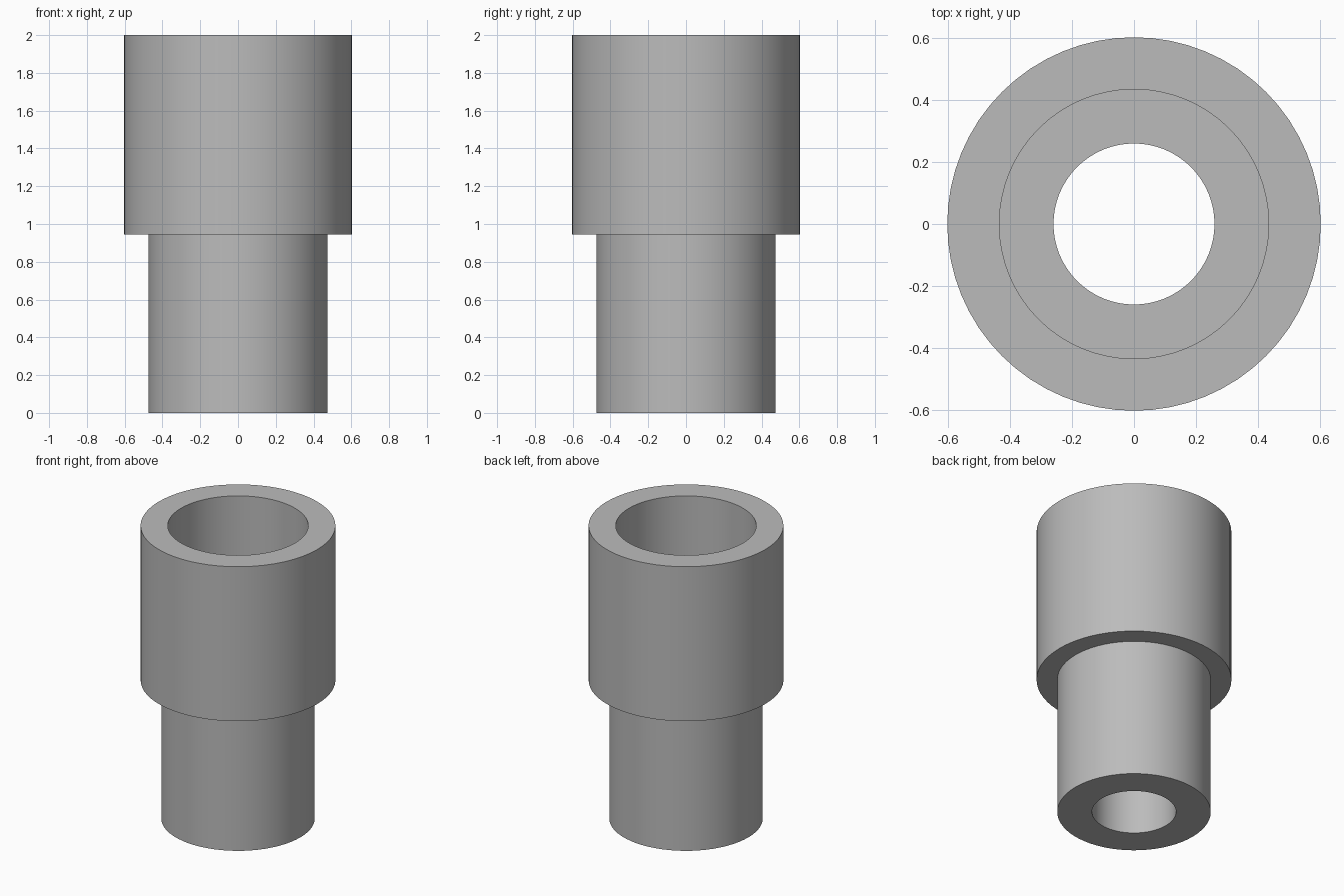
import bpy
import bmesh
import math

SIDES = 64

cube = bpy.data.objects.get("Cube")
if cube:
    bpy.data.objects.remove(cube, do_unlink=True)

grey = bpy.data.materials.new("plain grey")
grey.use_nodes = True
colour = (0.5, 0.5, 0.5, 1)
grey.diffuse_color = colour
grey.node_tree.nodes["Principled BSDF"].inputs["Base Color"].default_value = colour


def lathe(name, profile):
    """Turn a closed (radius, height) profile around the z axis."""
    bm = bmesh.new()
    rings = []
    for i in range(SIDES):
        a = math.tau * i / SIDES
        rings.append([bm.verts.new((r * math.cos(a), r * math.sin(a), z))
                      for r, z in profile])
    n = len(profile)
    for i in range(SIDES):
        here, there = rings[i], rings[(i + 1) % SIDES]
        for j in range(n):
            k = (j + 1) % n
            bm.faces.new((here[j], there[j], there[k], here[k]))
    bmesh.ops.recalc_face_normals(bm, faces=bm.faces)
    mesh = bpy.data.meshes.new(name)
    bm.to_mesh(mesh)
    bm.free()
    mesh.materials.append(grey)
    obj = bpy.data.objects.new(name, mesh)
    bpy.context.collection.objects.link(obj)
    bpy.ops.object.select_all(action='DESELECT')
    obj.select_set(True)
    bpy.context.view_layer.objects.active = obj
    bpy.ops.object.shade_smooth_by_angle(angle=math.radians(30))
    return obj


# Stepped sleeve: narrow spigot below, wide socket above, stepped bore inside
bore, spigot, socket_bore, socket = 0.26, 0.475, 0.435, 0.603
shoulder, ledge, top = 0.945, 1.0, 2.0
lathe("stepped_sleeve", [
    (bore, 0), (spigot, 0),
    (spigot, shoulder), (socket, shoulder),
    (socket, top), (socket_bore, top),
    (socket_bore, ledge), (bore, ledge),
])
